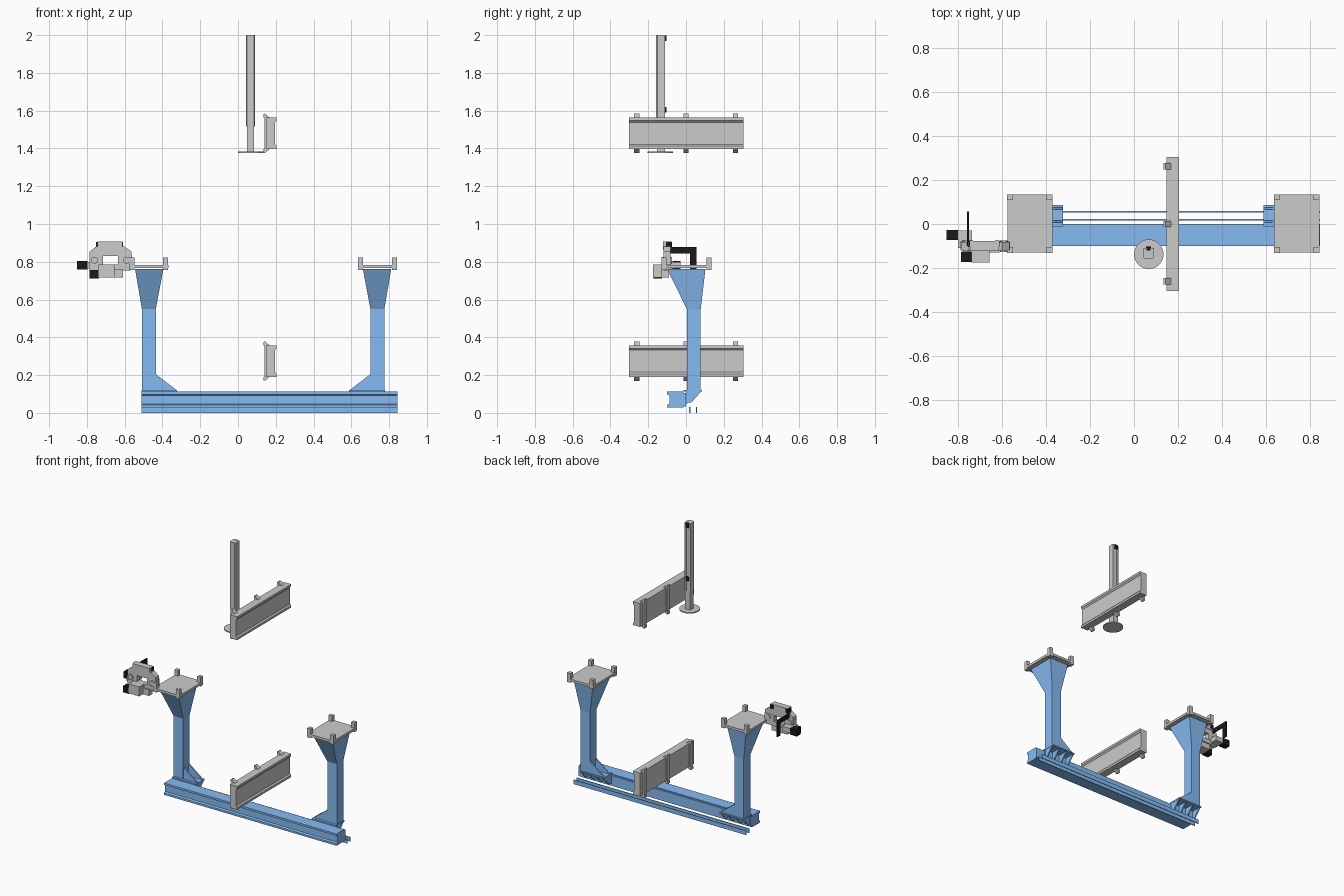
import bpy, bmesh
from math import radians, cos, sin, pi

if "Cube" in bpy.data.objects:
    bpy.data.objects.remove(bpy.data.objects["Cube"])


def material(name, rgb):
    m = bpy.data.materials.new(name)
    m.diffuse_color = (*rgb, 1)
    m.use_nodes = True
    m.node_tree.nodes["Principled BSDF"].inputs["Base Color"].default_value = m.diffuse_color
    return m


BLUE = material("blue_paint", (0.24, 0.50, 0.90))
BLACK = material("black_plastic", (0.01, 0.01, 0.01))
AX = {'x': lambda a, b, t: (t, a, b), 'y': lambda a, b, t: (a, t, b), 'z': lambda a, b, t: (a, b, t)}


def loft(name, sections, mat=None):
    # closed solid joining equal-length loops of points
    bm = bmesh.new()
    rings = [[bm.verts.new(p) for p in s] for s in sections]
    n = len(rings[0])
    for r, s in zip(rings, rings[1:]):
        for i in range(n):
            j = (i + 1) % n
            bm.faces.new((r[i], r[j], s[j], s[i]))
    bm.faces.new(rings[0][::-1])
    bm.faces.new(rings[-1])
    bmesh.ops.recalc_face_normals(bm, faces=bm.faces)
    me = bpy.data.meshes.new(name)
    bm.to_mesh(me)
    bm.free()
    o = bpy.data.objects.new(name, me)
    bpy.context.collection.objects.link(o)
    if mat:
        me.materials.append(mat)
    return o


def prism(name, pts, axis, lo, hi, mat=None):
    return loft(name, [[AX[axis](a, b, t) for a, b in pts] for t in (lo, hi)], mat)


def rect(x0, x1, y0, y1):
    return [(x0, y0), (x1, y0), (x1, y1), (x0, y1)]


def box(name, x0, x1, y0, y1, z0, z1, mat=None):
    return prism(name, rect(x0, x1, y0, y1), 'z', z0, z1, mat)


def disc(name, axis, a, b, r, lo, hi, mat=None, n=32):
    o = prism(name, [(a + r * cos(2 * pi * i / n), b + r * sin(2 * pi * i / n)) for i in range(n)],
              axis, lo, hi, mat)
    bpy.context.view_layer.objects.active = o
    o.select_set(True)
    bpy.ops.object.shade_smooth_by_angle(angle=radians(30))
    o.select_set(False)
    return o


# Base beam: grooved rectangular section
prism("base_beam", [(-.10, .112), (-.10, .098), (-.088, .092), (-.088, .048), (-.10, .042), (-.10, .028),
                    (-.012, .028), (-.012, .034), (0, .034), (0, .106), (-.012, .106), (-.012, .112)],
      'x', -.512, .845, BLUE)
# Slender twin rails behind the beam
for i, y in enumerate((.020, .056)):
    box(f"rear_rail_{i}", -.512, .845, y - .003, y + .003, 0, .03, BLUE)

# Two stands, mirrored about the middle of the beam
for side, s in (("left", -1), ("right", 1)):
    def X(u):
        return .133 + s * u

    def sbox(name, u0, u1, *rest):
        return box(f"{side}_{name}", *sorted((X(u0), X(u1))), *rest)

    # Column and flared head
    sections = [(.568, .642, .004, .078, .112), (.568, .642, .004, .078, .55), (.528, .678, -.10, .103, .762)]
    loft(f"{side}_column", [[(x, y, z) for x, y in rect(X(a), X(b), c, d)] for a, b, c, d, z in sections], BLUE)
    # Foot bracket: seat plate, back plate and ribs
    sbox("foot_plate", .455, .645, -.012, .086, .112, .121, BLUE)
    sbox("foot_back_plate", .455, .645, 0, .008, .05, .113, BLUE)
    for i, y in enumerate((.006, .066)):
        prism(f"{side}_foot_gusset_{i}", [(X(.568), .205), (X(.568), .12), (X(.457), .12)],
              'y', y, y + .01, BLUE)
    for i, u in enumerate((.457, .515, .575, .635)):
        prism(f"{side}_under_rib_{i}", [(0, .113), (.08, .113), (.028, .055), (0, .055)],
              'x', X(u), X(u + .008), BLUE)
    # Tray with corner posts
    sbox("tray", .502, .708, -.130, .134, .766, .783)
    for i, u in enumerate((.503, .682)):
        for j, y in enumerate((-.131, .108)):
            sbox(f"tray_post_{i}{j}", u, u + .027, y, y + .027, .757, .822)

# Two detached beams with clamping bars
for k, z in (("upper", 1.48), ("lower", .274)):
    half = [(.205, .083), (.205, .068), (.196, .058)]
    prof = [(.148, .083)] + half + [(x, -h) for x, h in half[::-1]] + [(.148, -.083)]
    prism(f"{k}_beam", [(x, z + h) for x, h in prof], 'y', -.303, .305)
    for i, y in enumerate((-.26, 0, .262)):
        box(f"{k}_clamp_bar_{i}", .139, .149, y - .014, y + .014, z - .09, z + .09)
        for m, q in (("top", 1), ("bottom", -1)):
            prism(f"{k}_clamp_{m}_{i}", [(x, z + q * h) for x, h in
                  [(.134, .085), (.134, .102), (.143, .104), (.168, .083), (.148, .076)]],
                  'y', y - .014, y + .014)

# Mast: foot disc, inner post, grooved sleeve, black stops
disc("mast_foot", 'z', .067, -.137, .067, 1.376, 1.384)
box("mast_inner_post", .047, .086, -.154, -.112, 1.38, 1.98)
prism("mast_sleeve", [(.042, -.152), (.048, -.158), (.084, -.158), (.090, -.152), (.090, -.110),
                      (.076, -.110), (.076, -.120), (.056, -.120), (.056, -.110), (.042, -.110)],
      'z', 1.517, 2.0)
box("mast_slot_strip", .057, .075, -.121, -.118, 1.52, 1.99, BLACK)
for i, z in enumerate((1.59, 1.968)):
    box(f"mast_stop_{i}", .054, .078, -.120, -.103, z, z + .03, BLACK)

# Gripper: chamfered frame around a square opening
box("gripper_frame_bottom", -.785, -.57, -.12, -.082, .755, .785)
prism("gripper_frame_top", [(-.785, .83), (-.565, .83), (-.565, .855), (-.60, .88), (-.75, .88), (-.785, .855)],
      'y', -.12, -.082)
for i, x in enumerate((-.787, -.635)):
    box(f"gripper_frame_side_{i}", x, x + .073, -.118, -.08, .785, .832)
for i, x in enumerate((-.76, -.59)):
    disc(f"gripper_bearing_{i}", 'y', x, .808, .018, -.128, -.075)
box("gripper_top_bar", -.745, -.612, -.122, -.078, .865, .908)
for i, x in enumerate((-.752, -.632)):
    box(f"gripper_top_knob_{i}", x, x + .022, -.105, -.075, .875, .905, BLACK)
# Black angled arm plate
prism("arm_plate", [(-.10, .877), (.056, .877), (.056, .76), (.02, .76), (.02, .845), (-.10, .845)],
      'x', -.758, -.750, BLACK)
# Side motor with its mount, and lower motor with gearbox
box("side_motor", -.852, -.798, -.072, -.028, .758, .803, BLACK)
box("side_motor_mount", -.80, -.735, -.11, -.03, .765, .80)
box("lower_gearbox", -.738, -.655, -.175, -.115, .718, .785)
box("lower_gearbox_neck", -.735, -.61, -.13, -.09, .716, .76)
box("lower_motor", -.785, -.737, -.172, -.128, .712, .757, BLACK)
